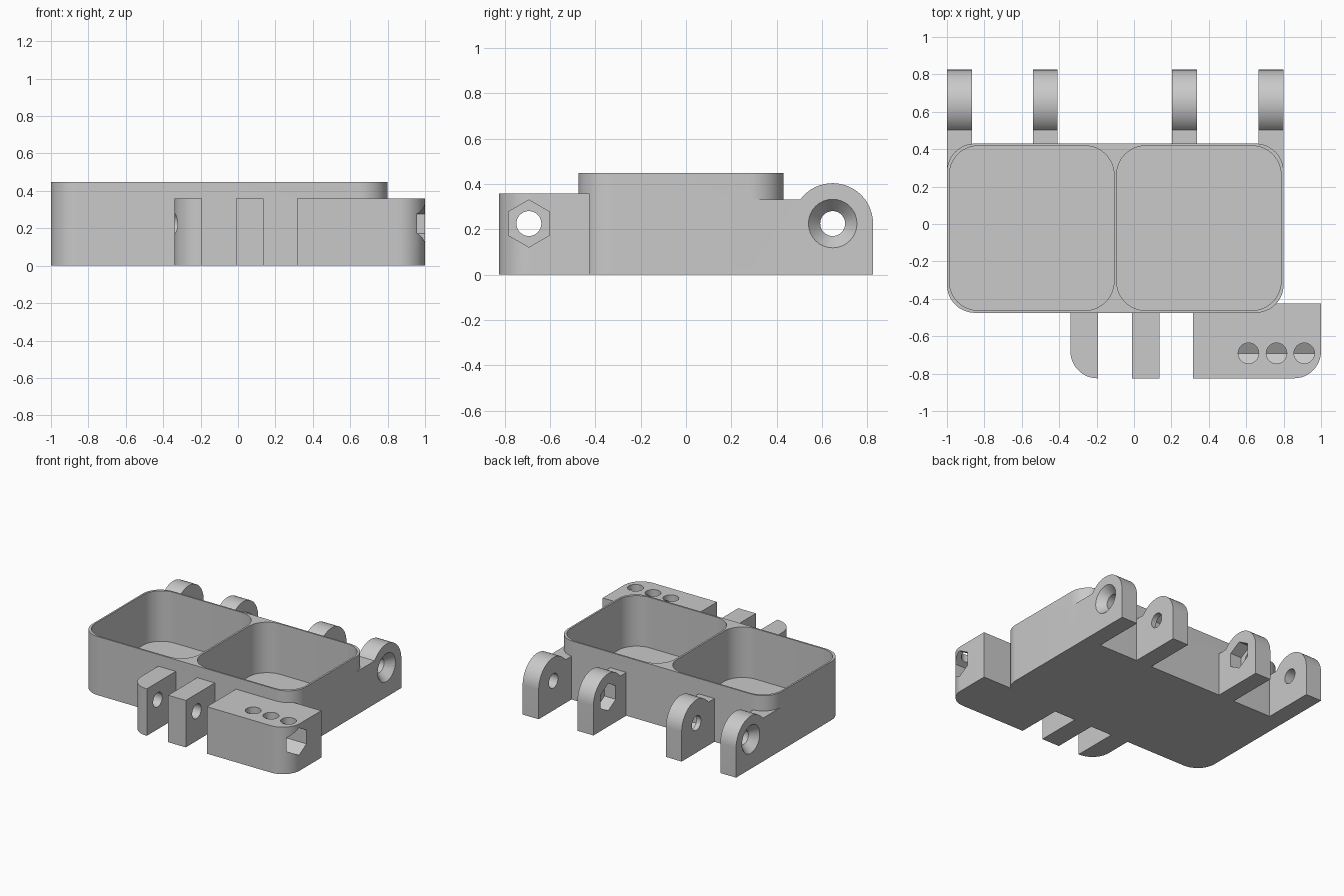
import bpy, bmesh, math
from mathutils import Matrix

if "Cube" in bpy.data.objects:
    bpy.data.objects.remove(bpy.data.objects["Cube"])

grey = bpy.data.materials.new("plain_grey")
grey.diffuse_color = (0.585, 0.585, 0.585, 1)
grey.use_nodes = True
grey.node_tree.nodes["Principled BSDF"].inputs["Base Color"].default_value = grey.diffuse_color


def make(name, bm):
    bmesh.ops.recalc_face_normals(bm, faces=bm.faces)
    me = bpy.data.meshes.new(name)
    bm.to_mesh(me)
    bm.free()
    me.materials.append(grey)
    ob = bpy.data.objects.new(name, me)
    bpy.context.collection.objects.link(ob)
    return ob


def prism(name, pts, lo, hi, axis="z"):
    """Extrude an outline: (x, y) along z, or (y, z) along x."""
    bm = bmesh.new()
    place = (lambda p, h: (p[0], p[1], h)) if axis == "z" else (lambda p, h: (h, p[0], p[1]))
    face = bm.faces.new([bm.verts.new(place(p, lo)) for p in pts])
    d = hi - lo
    ext = bmesh.ops.extrude_face_region(bm, geom=[face])
    moved = [v for v in ext["geom"] if isinstance(v, bmesh.types.BMVert)]
    bmesh.ops.translate(bm, verts=moved, vec=(0, 0, d) if axis == "z" else (d, 0, 0))
    return make(name, bm)


def rounded(x0, x1, y0, y1, radii, n=12):
    """Rectangle outline; radii for front-left, front-right, back-right, back-left."""
    pts = []
    corners = [(x0, y0, 1, 1), (x1, y0, -1, 1), (x1, y1, -1, -1), (x0, y1, 1, -1)]
    for i, ((x, y, sx, sy), r) in enumerate(zip(corners, radii)):
        if r == 0:
            pts.append((x, y))
            continue
        for k in range(n + 1):
            a = math.pi * (1 + i / 2) + math.pi / 2 * k / n
            pts.append((x + sx * r + r * math.cos(a), y + sy * r + r * math.sin(a)))
    return pts


def circle(cx, cy, r, sides=32):
    """Outline with its first corner straight up."""
    return [(cx + r * math.sin(math.tau * k / sides), cy + r * math.cos(math.tau * k / sides))
            for k in range(sides)]


def cone(name, x0, x1, y, z, r0, r1):
    """Cone lying along x."""
    bm = bmesh.new()
    turn = Matrix.Translation(((x0 + x1) / 2, y, z)) @ Matrix.Rotation(math.pi / 2, 4, "Y")
    bmesh.ops.create_cone(bm, cap_ends=True, segments=32, radius1=r0, radius2=r1,
                          depth=x1 - x0, matrix=turn)
    return make(name, bm)


def combine(target, tool, op):
    mod = target.modifiers.new(op, "BOOLEAN")
    mod.operation, mod.solver, mod.object = op, "EXACT", tool
    bpy.context.view_layer.objects.active = target
    bpy.ops.object.modifier_apply(modifier=mod.name)
    bpy.data.objects.remove(tool)


HY, HZ = 0.647, 0.225      # hinge pin axis
LY = -0.693                # latch pin axis
HOLE = 0.055

# Tray body
tray = prism("twin_tray", rounded(-1, 0.8, -0.475, 0.43, [0.15] * 4), 0, 0.447)


# Hinge lugs: straight foot, round top
def lug_outline(y_in):
    r = 0.178
    a0 = math.asin((0.33 - HZ) / r)
    arc = [(HY + r * math.cos(a), HZ + r * math.sin(a))
           for a in [(math.pi - a0) * k / 24 for k in range(25)]]
    return [(y_in, 0), (HY + r, 0)] + arc + [(y_in, 0.33)]


for x0, x1, y_in in [(-1, -0.867, 0.2), (-0.541, -0.408, 0.38),
                     (0.203, 0.338, 0.38), (0.665, 0.8, 0.2)]:
    combine(tray, prism("hinge_lug", lug_outline(y_in), x0, x1, "x"), "UNION")

# Latch lugs and latch block
for x0, x1, y1, radii in [(-0.34, -0.192, -0.4, [0.145, 0, 0, 0]),
                          (-0.012, 0.137, -0.4, [0] * 4),
                          (0.315, 1.0, -0.425, [0, 0.145, 0, 0])]:
    combine(tray, prism("latch_lug", rounded(x0, x1, -0.825, y1, radii), 0, 0.358), "UNION")
# Block foot joins the wall behind the rounded corner
combine(tray, prism("latch_root", rounded(0.315, 0.75, -0.5, -0.3, [0] * 4), 0, 0.358), "UNION")

# Compartments
for x0, x1 in [(-0.987, -0.107), (-0.093, 0.786)]:
    combine(tray, prism("compartment", rounded(x0, x1, -0.462, 0.418, [0.155] * 4), 0.062, 0.6),
            "DIFFERENCE")

# Hinge countersinks, nut pockets and pin holes
combine(tray, cone("countersink", 0.735, 0.801, HY, HZ, 0.05, 0.108), "DIFFERENCE")
combine(tray, cone("countersink", -1.001, -0.935, HY, HZ, 0.108, 0.05), "DIFFERENCE")
for x0, x1 in [(-0.503, -0.38), (0.18, 0.298)]:
    combine(tray, prism("nut_pocket", circle(HY, HZ, 0.104, 6), x0, x1, "x"), "DIFFERENCE")
for x0, x1 in [(-1.1, -0.3), (0.1, 0.9)]:
    combine(tray, prism("pin_hole", circle(HY, HZ, HOLE), x0, x1, "x"), "DIFFERENCE")

# Hexagonal channel in the block, then the latch pin hole through each lug
combine(tray, prism("hex_channel", circle(LY, HZ, 0.104, 6), 0.5, 1.1, "x"), "DIFFERENCE")
for x0, x1 in [(-0.5, -0.1), (-0.1, 0.22), (0.22, 0.6)]:
    combine(tray, prism("latch_hole", circle(LY, HZ, HOLE), x0, x1, "x"), "DIFFERENCE")

# Round access holes from the block top down to the channel
for x in (0.612, 0.762, 0.91):
    combine(tray, prism("access_hole", circle(x, LY + 0.002, HOLE), HZ, 0.5), "DIFFERENCE")

bpy.ops.object.select_all(action="DESELECT")
tray.select_set(True)
bpy.context.view_layer.objects.active = tray
bpy.ops.object.shade_smooth_by_angle(angle=math.radians(30))
